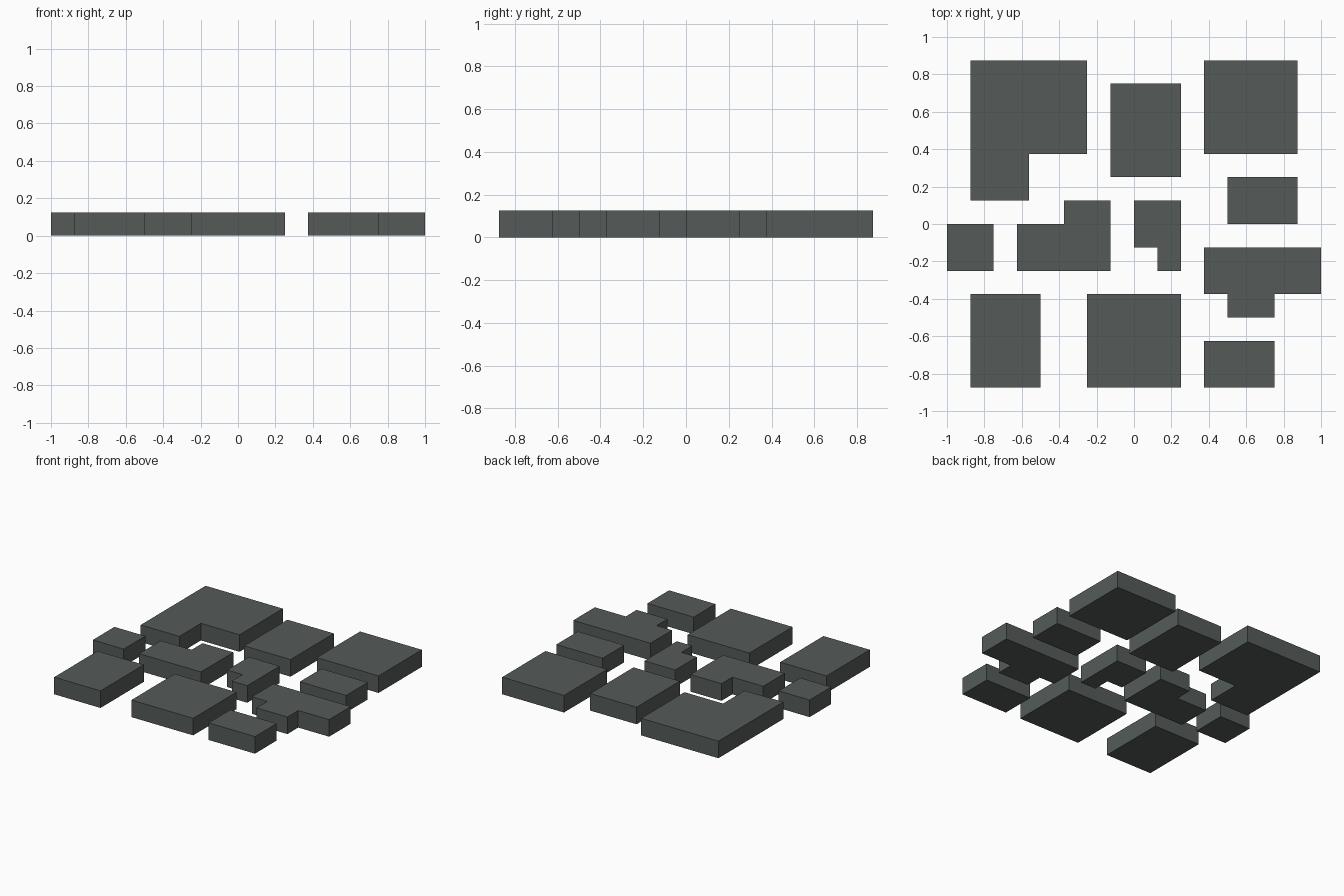
import bpy, bmesh

if "Cube" in bpy.data.objects:
    bpy.data.objects.remove(bpy.data.objects["Cube"])

U = 0.125  # grid module; every slab is one module thick

stone = bpy.data.materials.new("dark slate")
stone.diffuse_color = (0.09, 0.105, 0.098, 1)
stone.use_nodes = True
stone.node_tree.nodes["Principled BSDF"].inputs["Base Color"].default_value = stone.diffuse_color


def slab(name, outline):
    """Extrude a plan outline (in grid modules) up from the ground."""
    bm = bmesh.new()
    base = bm.faces.new([bm.verts.new((x * U, y * U, 0)) for x, y in outline])
    top = bmesh.ops.extrude_face_region(bm, geom=[base])["geom"]
    bmesh.ops.translate(bm, vec=(0, 0, U),
                        verts=[v for v in top if isinstance(v, bmesh.types.BMVert)])
    bmesh.ops.recalc_face_normals(bm, faces=bm.faces)
    mesh = bpy.data.meshes.new(name)
    bm.to_mesh(mesh)
    bm.free()
    mesh.materials.append(stone)
    bpy.context.collection.objects.link(bpy.data.objects.new(name, mesh))


# Rectangular slabs: x0, y0, x1, y1
rectangles = {
    "back_middle_slab": (-1, 2, 2, 6),
    "back_right_slab": (3, 3, 7, 7),
    "right_small_slab": (4, 0, 7, 2),
    "front_right_slab": (3, -7, 6, -5),
    "front_middle_slab": (-2, -7, 2, -3),
    "front_left_slab": (-7, -7, -4, -3),
    "left_small_slab": (-8, -2, -6, 0),
}
for name, (x0, y0, x1, y1) in rectangles.items():
    slab(name, [(x0, y0), (x1, y0), (x1, y1), (x0, y1)])

# Notched slabs
slab("back_left_l_slab", [(-7, 1), (-4.5, 1), (-4.5, 3), (-2, 3), (-2, 7), (-7, 7)])
slab("centre_left_l_slab", [(-5, -2), (-1, -2), (-1, 1), (-3, 1), (-3, 0), (-5, 0)])
slab("centre_notched_slab", [(1, -2), (2, -2), (2, 1), (0, 1), (0, -1), (1, -1)])
slab("right_t_slab", [(3, -3), (4, -3), (4, -4), (6, -4), (6, -3), (8, -3),
                      (8, -1), (3, -1)])
